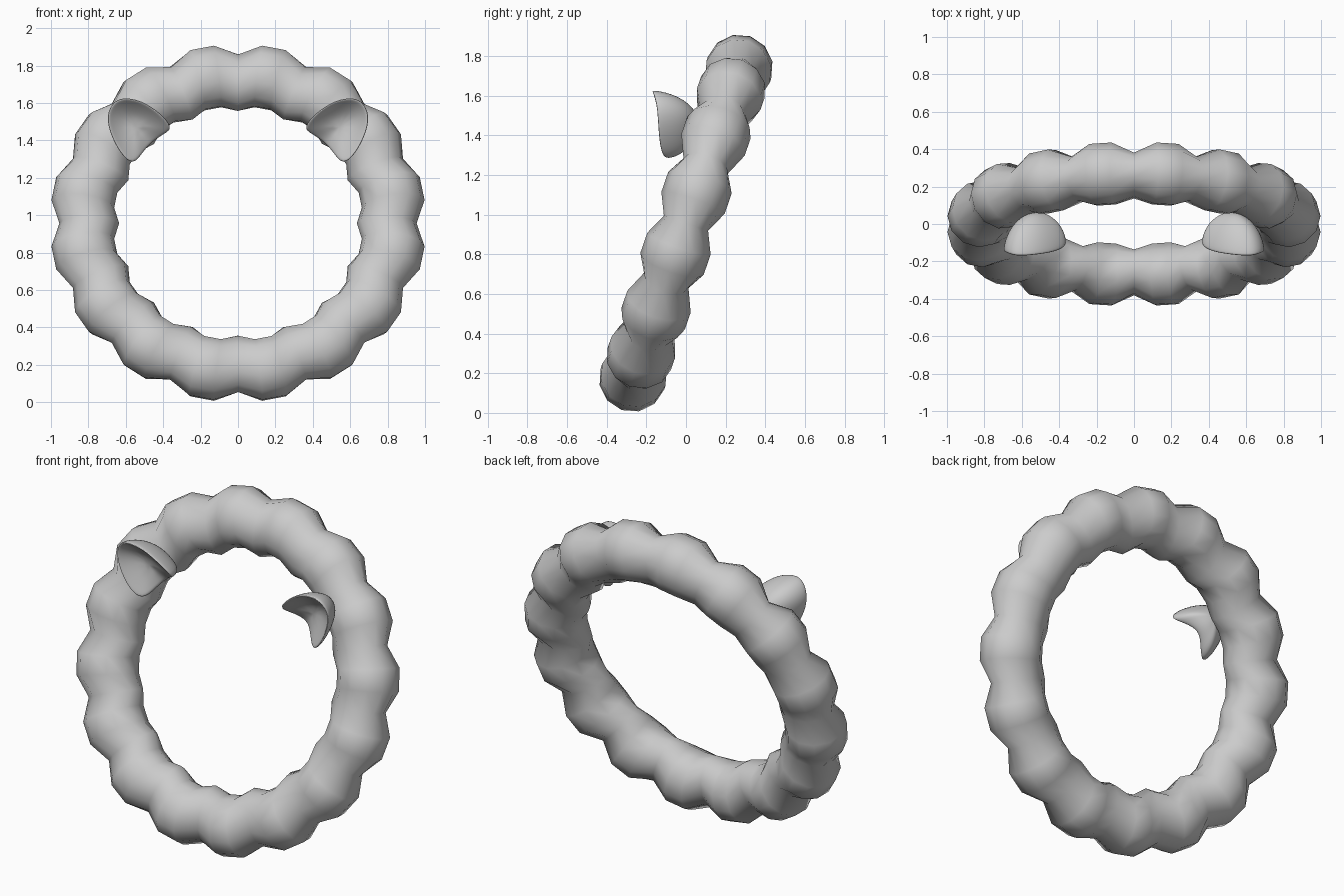
import bpy, bmesh, math
from mathutils import Vector, Matrix

if "Cube" in bpy.data.objects:
    bpy.data.objects.remove(bpy.data.objects["Cube"])

grey = bpy.data.materials.new("plain grey")
grey.diffuse_color = (0.6, 0.6, 0.6, 1)
grey.use_nodes = True
grey.node_tree.nodes["Principled BSDF"].inputs["Base Color"].default_value = grey.diffuse_color


def finish(name, bm, angle):
    bmesh.ops.recalc_face_normals(bm, faces=bm.faces)
    mesh = bpy.data.meshes.new(name)
    bm.to_mesh(mesh)
    bm.free()
    mesh.materials.append(grey)
    ob = bpy.data.objects.new(name, mesh)
    bpy.context.collection.objects.link(ob)
    bpy.context.view_layer.objects.active = ob
    ob.select_set(True)
    bpy.ops.object.shade_smooth_by_angle(angle=math.radians(angle))
    ob.select_set(False)
    return ob


def bridge(bm, a, b):
    for i in range(len(a)):
        j = (i + 1) % len(a)
        bm.faces.new((a[i], a[j], b[j], b[i]))


# Lobed ring: sixteen lobes, each a pinched section followed by two full ones
LOBES, SIDES = 16, 12
tilt = Matrix.Translation((0, 0, 0.957)) @ Matrix.Rotation(math.radians(-19), 4, 'X')
bm = bmesh.new()
sections = []
for k in range(LOBES * 3):
    a = math.tau * k / (LOBES * 3)
    radius, wide, deep = (0.795, 0.16, 0.118) if k % 3 == 0 else (0.837, 0.169, 0.169)
    loop = []
    for s in range(SIDES):
        t = math.tau * s / SIDES
        r = radius + wide * math.cos(t)
        loop.append(bm.verts.new(tilt @ Vector((r * math.sin(a), deep * math.sin(t), r * math.cos(a)))))
    sections.append(loop)
for k in range(len(sections)):
    bridge(bm, sections[k], sections[(k + 1) % len(sections)])
finish("lobed_ring", bm, 60)

# Scooped ears: a rim with a hollow front and a domed back
RIM = [(.67, -.17, 1.60), (.62, -.185, 1.63), (.52, -.175, 1.615), (.42, -.16, 1.55),
       (.345, -.12, 1.465), (.40, -.06, 1.435), (.465, -.01, 1.39), (.51, -.05, 1.34),
       (.56, -.11, 1.265), (.63, -.14, 1.33), (.69, -.15, 1.45), (.70, -.155, 1.54)]
FLOOR, APEX = Vector((.54, -.06, 1.47)), Vector((.52, .065, 1.465))


def ear(name, side):
    bm = bmesh.new()
    rim = [FLOOR + (Vector(p) - FLOOR) * 1.04 for p in RIM]

    def ring(points):
        return [bm.verts.new((p.x * side, p.y, p.z)) for p in points]

    def cap(loop, tip):
        v = bm.verts.new((tip.x * side, tip.y, tip.z))
        for i in range(len(loop)):
            bm.faces.new((loop[i], loop[(i + 1) % len(loop)], v))

    edge = ring(rim)
    # hollow front
    last = edge
    for f, sink in ((0.85, 0.72), (0.45, 0.2)):
        nxt = ring([Vector((FLOOR.x + (p.x - FLOOR.x) * f, FLOOR.y + (p.y - FLOOR.y) * sink,
                            FLOOR.z + (p.z - FLOOR.z) * f)) for p in rim])
        bridge(bm, last, nxt)
        last = nxt
    cap(last, FLOOR)
    # domed back
    last = edge
    for deg in (20, 45, 70):
        c, s = math.cos(math.radians(deg)), math.sin(math.radians(deg))
        nxt = ring([Vector((APEX.x + (p.x - APEX.x) * c, p.y + (APEX.y - p.y) * s,
                            APEX.z + (p.z - APEX.z) * c)) for p in rim])
        bridge(bm, last, nxt)
        last = nxt
    cap(last, APEX)
    ob = finish(name, bm, 180)
    ob.modifiers.new("smooth", 'SUBSURF').levels = 2
    ob.modifiers["smooth"].render_levels = 2


ear("right_ear", 1)
ear("left_ear", -1)
